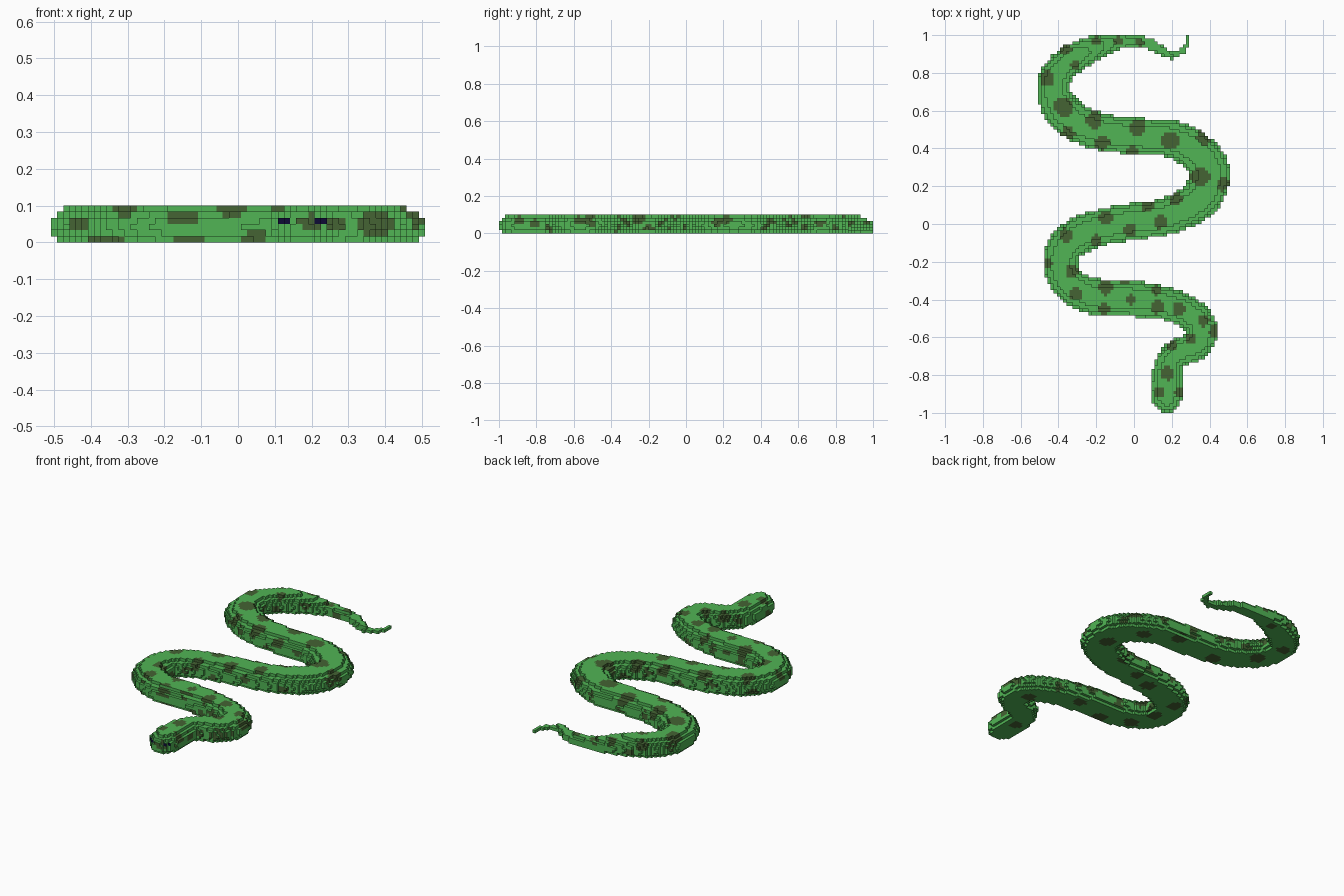
import bpy, bmesh, math
from mathutils import Vector

if "Cube" in bpy.data.objects:
    bpy.data.objects.remove(bpy.data.objects["Cube"])

V = 1 / 60  # voxel size

# centre line from tail tip to snout: x, y, half width
PATH = [
    (.283, .985, .010), (.267, .925, .013), (.204, .893, .019), (.135, .925, .025),
    (.055, .962, .032), (-.077, .965, .040), (-.21, .93, .066), (-.34, .865, .080),
    (-.415, .78, .084), (-.425, .70, .086), (-.385, .605, .098), (-.288, .53, .100),
    (-.156, .484, .098), (.03, .463, .097), (.19, .452, .098), (.31, .395, .104),
    (.388, .31, .108), (.393, .22, .108), (.347, .13, .104), (.24, .066, .100),
    (.135, .032, .098), (-.024, .010, .097), (-.18, -.02, .097), (-.288, -.06, .098),
    (-.362, -.12, .095), (-.387, -.204, .091), (-.368, -.283, .092), (-.304, -.347, .094),
    (-.183, -.389, .096), (-.024, -.394, .096), (.135, -.415, .088), (.25, -.452, .086),
    (.336, -.51, .084), (.357, -.585, .083), (.32, -.645, .080), (.24, -.68, .076),
    (.19, -.727, .074), (.172, -.82, .083), (.172, -.90, .084), (.172, -.935, .066),
]

# skin spots seen from above: x, y, radius in hundredths
SPOTS = [
    (-46, 77, 4), (-37, 62, 5.2), (-21, 55, 4.4), (-35, 48, 3.4), (-17, 43, 4),
    (2, 51, 4.4), (-1, 38, 3.6), (19, 44, 4.8), (37, 46, 3.8), (35, 25, 5.2),
    (47, 21, 3.6), (22, 13, 3.4), (7, 10, 3.7), (14, 1, 3.6), (-15, 3, 3.7),
    (-2, -3, 3.6), (-36, -6, 3.6), (-20, -9, 3.2), (-33, -25, 3.6), (-46, -21, 2.8),
    (-31, -37, 3.5), (-15, -34, 3.7), (-16, -45, 3.4), (12, -44, 3.6), (-2, -40, 2.7),
    (-5, -30, 2.5), (12, -35, 2.6), (24, -45, 3.5), (37, -51, 3.3), (30, -61, 3.1),
    (43, -57, 3.2), (20, -64, 3), (18, -79, 3.6), (13, -89, 3), (24, -89, 2.4),
    (-36, 92, 2.8), (-20, 97, 2.6), (-31, 84, 2.4), (3, 96, 2.2), (-8, 97, 2.4),
]

# belly spots, same layout
BELLY = [
    (38, 23, 4.6), (18, 13, 3.8), (2, 5, 3.6), (-10, 0, 4.2), (-34, -23, 4.2),
    (-29, -37, 4.4), (-12, -44, 4.4), (10, 51, 4), (-18, 46, 4.6), (-37, 62, 4.6),
    (-42, 78, 3.8), (-36, -8, 4), (7, -38, 3.8), (32, -52, 3.8), (28, 42, 4),
    (-20, 94, 3), (18, -80, 3.4),
]

# spots on the flanks that face forward: x, z, half width, half height in hundredths
FRONT = [
    (-44, 5, 2.8, 2.4), (-31, 9, 3, 2.2), (-15, 7, 4.3, 2), (-2, 9, 4, 2.2),
    (4.5, 1, 3.4, 2.4), (-36, 0, 5, 1.8), (-13, 0, 5, 1.8), (20, 5.5, 3.8, 2.2),
    (26, 5, 2.6, 2.4), (38, 5, 5, 3.2),
]


def material(name, rgb):
    m = bpy.data.materials.new(name)
    m.diffuse_color = (*rgb, 1)
    m.use_nodes = True
    m.node_tree.nodes["Principled BSDF"].inputs["Base Color"].default_value = m.diffuse_color
    return m


MATS = [material("leaf green", (.082, .46, .09)),
        material("olive brown", (.058, .125, .033)),
        material("dark navy", (.004, .003, .035))]


# smooth samples along the path (Catmull-Rom, also for the width)
def sample_path(steps=14):
    p = [Vector(q) for q in PATH]
    p = [p[0]] + p + [p[-1]]
    out = []
    for a, b, c, d in zip(p, p[1:], p[2:], p[3:]):
        for k in range(steps):
            t = k / steps
            out.append(.5 * (2 * b + (c - a) * t + (2 * a - 5 * b + 4 * c - d) * t * t
                             + (3 * b - a - 3 * c + d) * t ** 3))
    return out + [p[-1]]


samples = sample_path()

# fill the voxels with flattened balls that rest on the ground
cells = set()
for x, y, r in samples:
    r = max(r, .0105)
    hz = min(.058, max(.75 * r, .014))
    cz = .75 * hz
    n = math.ceil(r / V) + 1
    ci, cj = round(x / V), math.floor(y / V)
    cells.add((max(-30, min(30, ci)), max(-60, min(59, cj)), 0))
    for i in range(max(-30, ci - n), min(30, ci + n) + 1):
        for j in range(max(-60, cj - n), min(59, cj + n) + 1):
            flat = ((i * V - x) ** 2 + ((j + .5) * V - y) ** 2) / r ** 2
            if flat > 1:
                continue
            for k in range(6):
                if flat + (((k + .5) * V - cz) / hz) ** 2 <= 1:
                    cells.add((i, j, k))

top_spots, belly_spots, front_spots = (
    [tuple(v / 100 for v in s) for s in group] for group in (SPOTS, BELLY, FRONT))

# flank spots at even steps along both sides, at changing heights
flank, run, count = [], 0, 0
for a, b in zip(samples, samples[1:]):
    step = b - a
    run += math.hypot(step.x, step.y)
    if run > .085 and b.z > .035:
        run, count = 0, count + 1
        side = Vector((-step.y, step.x)).normalized() * b.z * (1 if count % 2 else -1)
        flank.append((b.x + side.x, b.y + side.y, .025 if count % 4 < 2 else .06))


# eyes: front surface voxels either side of the snout
def is_eye(i, j, k):
    side = abs(i * V - .172)
    return k == 3 and j * V < -.9 and .036 < side < .07 and (i, j - 1, k) not in cells


def colour(cell, normal):
    i, j, k = cell
    x, y, z = i * V, (j + .5) * V, (k + .5) * V
    if normal[1] < 0 and is_eye(*cell):
        return 2
    if normal[1] < 0 and y < -.3 and (x < .09 or y < -.5):
        return int(any(((x - a) / w) ** 2 + ((z - c) / h) ** 2 < 1
                       for a, c, w, h in front_spots))
    spots = belly_spots if normal[2] < 0 else top_spots
    painted = any((x - a) ** 2 + (y - b) ** 2 < r * r for a, b, r in spots)
    if normal[2]:
        return int(painted)
    return int(painted and k > 2 or any(
        (x - a) ** 2 + (y - b) ** 2 + 2 * (z - c) ** 2 < .032 ** 2 for a, b, c in flank))


DIRS = [(1, 0, 0), (-1, 0, 0), (0, 1, 0), (0, -1, 0), (0, 0, 1), (0, 0, -1)]


# mesh only the outer faces of a group of voxels
def build(name, group):
    bm = bmesh.new()
    verts = {}

    def vert(key):
        if key not in verts:
            i, j, k = key
            verts[key] = bm.verts.new(((i - .5) * V, j * V, k * V))
        return verts[key]

    for c in sorted(group):
        for d in DIRS:
            if tuple(c[n] + d[n] for n in range(3)) in cells:
                continue
            ax = next(n for n in range(3) if d[n])
            u, w = (ax + 1) % 3, (ax + 2) % 3
            ring = [(0, 0), (1, 0), (1, 1), (0, 1)]
            if d[ax] < 0:
                ring.reverse()
            quad = []
            for s, t in ring:
                key = list(c)
                key[ax] += d[ax] > 0
                key[u] += s
                key[w] += t
                quad.append(vert(tuple(key)))
            bm.faces.new(quad).material_index = colour(c, d)
    me = bpy.data.meshes.new(name)
    bm.to_mesh(me)
    bm.free()
    for m in MATS:
        me.materials.append(m)
    bpy.context.collection.objects.link(bpy.data.objects.new(name, me))


# snake parts
head = {c for c in cells if c[1] * V < -.74}
tail = {c for c in cells if c[1] * V > .8 and c[0] * V > -.08}
build("head", head)
build("tail", tail)
build("body", cells - head - tail)
